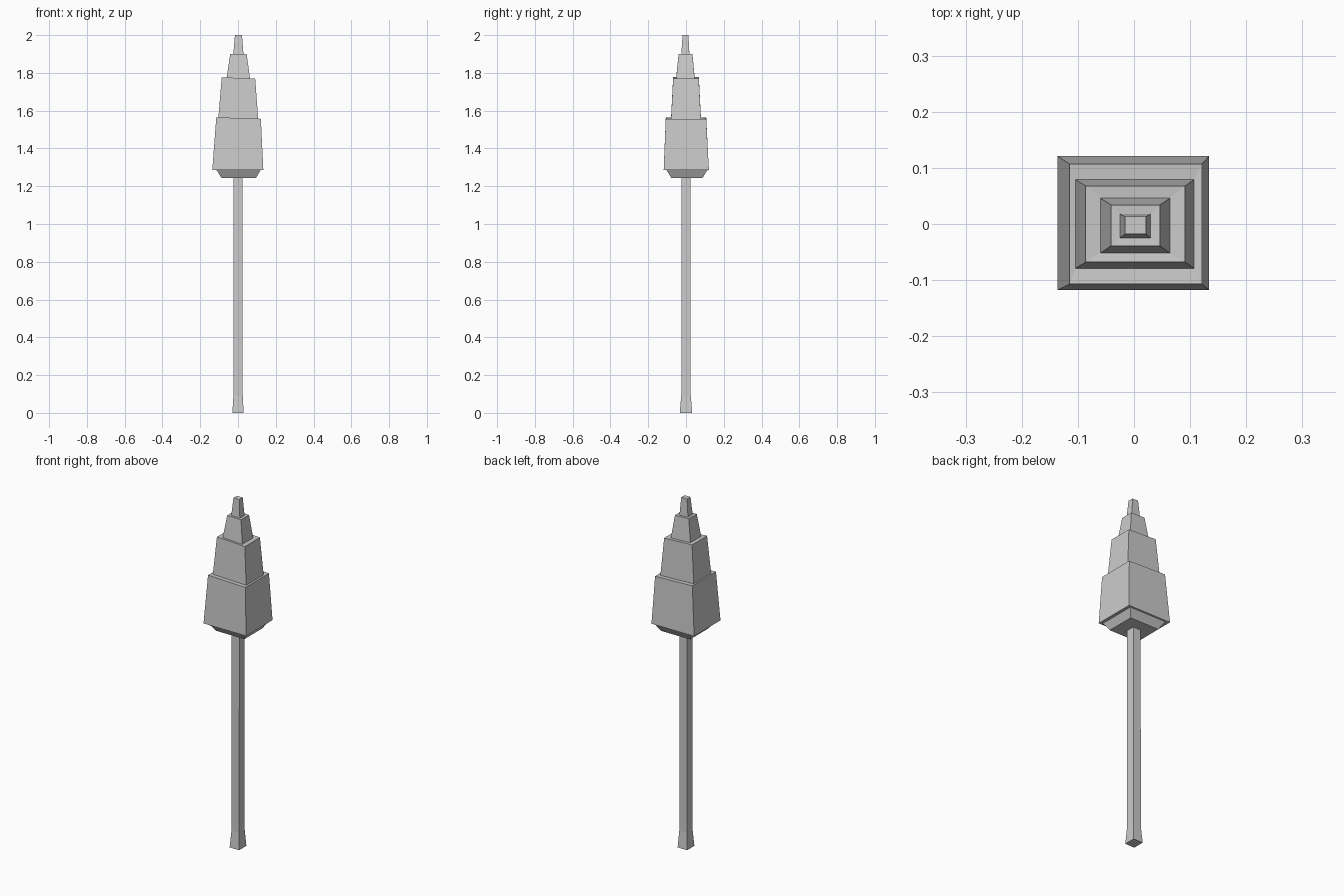
import bpy, bmesh

if "Cube" in bpy.data.objects:
    bpy.data.objects.remove(bpy.data.objects["Cube"])


def loft(name, rings):
    """Capped loft through rectangles (x0, x1, y0, y1, z, tilt along x)."""
    bm = bmesh.new()
    prev = None
    for i, (x0, x1, y0, y1, z, t) in enumerate(rings):
        ring = [bm.verts.new(p) for p in ((x0, y0, z + t), (x1, y0, z - t),
                                          (x1, y1, z - t), (x0, y1, z + t))]
        if prev:
            for k in range(4):
                n = (k + 1) % 4
                bm.faces.new((prev[k], prev[n], ring[n], ring[k]))
        else:
            bm.faces.new(ring[::-1])
        prev = ring
    bm.faces.new(prev)
    bmesh.ops.recalc_face_normals(bm, faces=bm.faces)
    me = bpy.data.meshes.new(name)
    bm.to_mesh(me)
    bm.free()
    ob = bpy.data.objects.new(name, me)
    bpy.context.collection.objects.link(ob)
    return ob


# Slim square trunk with a flared foot
loft("trunk", [
    (-.030, .030, -.033, .033, 0, 0),
    (-.024, .025, -.025, .025, .095, 0),
    (-.024, .025, -.024, .024, 1.26, 0),
])

# Stepped canopy: chamfered underside, then four tapering tiers
loft("canopy", [
    (-.087, .095, -.077, .087, 1.243, 0),
    (-.113, .119, -.103, .113, 1.285, 0),
    (-.136, .134, -.118, .121, 1.287, 0),
    (-.115, .121, -.107, .107, 1.561, .004),
    (-.104, .107, -.079, .079, 1.559, .004),
    (-.086, .091, -.068, .068, 1.773, .004),
    (-.060, .064, -.052, .046, 1.771, .003),
    (-.041, .046, -.039, .034, 1.900, .001),
    (-.025, .029, -.025, .018, 1.899, .001),
    (-.016, .021, -.018, .013, 2.000, 0),
])
